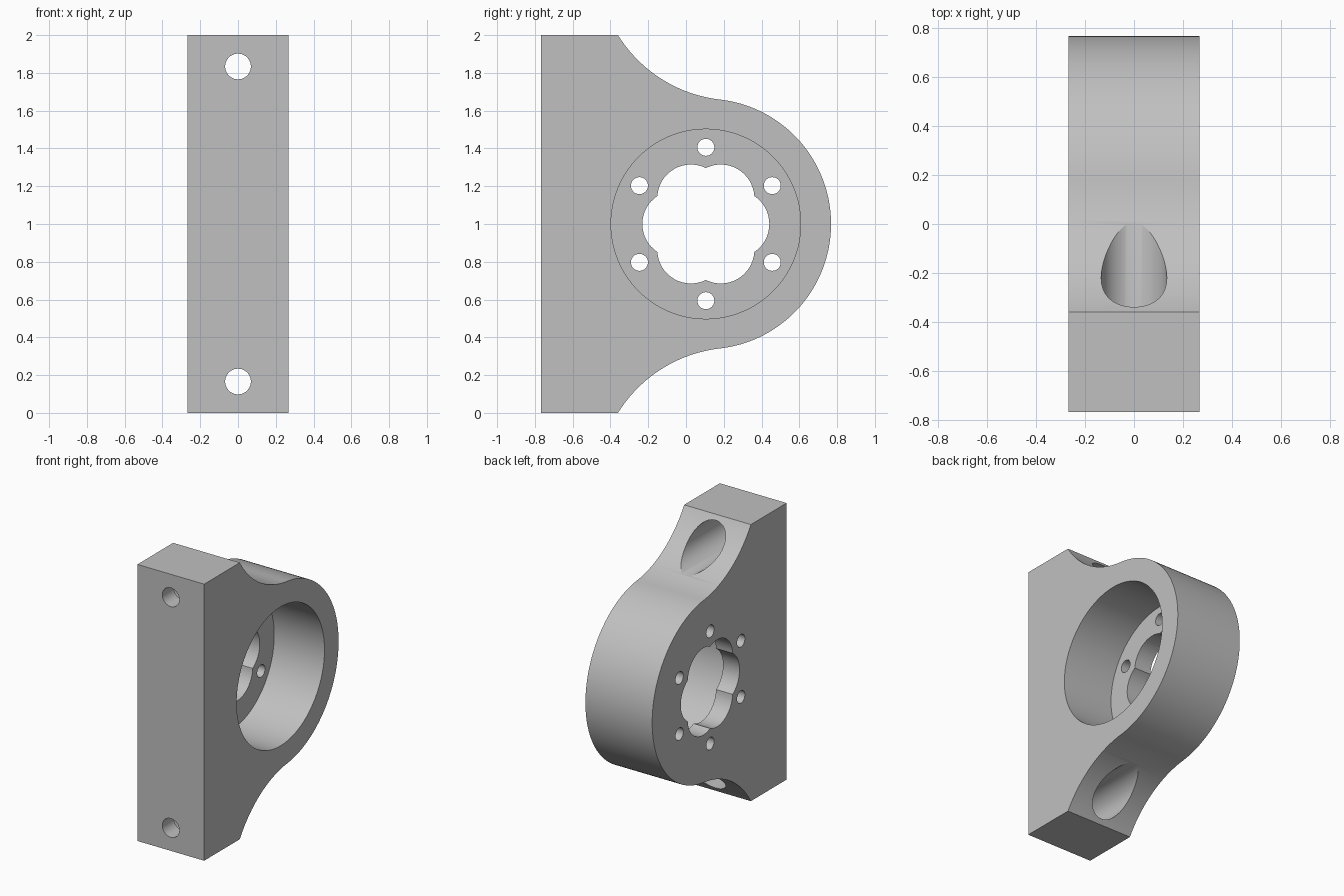
import bpy, bmesh
from math import sin, cos, pi, sqrt, atan2, radians
from mathutils import Matrix, Vector

cube = bpy.data.objects.get("Cube")
if cube:
    bpy.data.objects.remove(cube)

# Main dimensions
HALF_W = 0.267            # half of the plate thickness along x
BACK = 0.768              # extent along y
CY, CZ = 0.105, 1.0       # centre of the ring
RING_R = 0.663            # outer radius of the ring
NECK = Vector((0.263, 2.388))   # centre of the upper concave fillet
NECK_R = 0.734
FLOOR = 0.132             # thickness of the web behind the recess

grey = bpy.data.materials.new("plain grey")
grey.use_nodes = True
colour = (0.53, 0.53, 0.53, 1)
grey.diffuse_color = colour
grey.node_tree.nodes["Principled BSDF"].inputs["Base Color"].default_value = colour


def link(bm, name):
    bmesh.ops.recalc_face_normals(bm, faces=bm.faces)
    mesh = bpy.data.meshes.new(name)
    bm.to_mesh(mesh)
    bm.free()
    mesh.materials.append(grey)
    obj = bpy.data.objects.new(name, mesh)
    bpy.context.collection.objects.link(obj)
    return obj


def prism(name, outline, x0, x1):
    """Extrude a (y, z) outline along x."""
    bm = bmesh.new()
    face = bm.faces.new([bm.verts.new((x0, y, z)) for y, z in outline])
    moved = bmesh.ops.extrude_face_region(bm, geom=[face])["geom"]
    verts = [v for v in moved if isinstance(v, bmesh.types.BMVert)]
    bmesh.ops.translate(bm, vec=(x1 - x0, 0, 0), verts=verts)
    return link(bm, name)


def arc(c, r, a0, a1, n):
    return [(c[0] + r * cos(a0 + (a1 - a0) * i / n),
             c[1] + r * sin(a0 + (a1 - a0) * i / n)) for i in range(n + 1)]


def circle(y, z, r, n=48):
    return arc((y, z), r, 0, 2 * pi, n)[:-1]


def bore(name, z, r, y0, y1):
    """Cylinder along y."""
    bm = bmesh.new()
    place = Matrix.Translation((0, (y0 + y1) / 2, z)) @ Matrix.Rotation(pi / 2, 4, 'X')
    bmesh.ops.create_cone(bm, cap_ends=True, segments=64, radius1=r, radius2=r,
                          depth=y1 - y0, matrix=place)
    return link(bm, name)


# Body outline: ring, upper fillet, flat mounting edge, mirrored lower half
join = atan2(NECK.y - CZ, NECK.x - CY)
corner_z = 2.0
corner_y = NECK.x - sqrt(NECK_R ** 2 - (corner_z - NECK.y) ** 2)
end = atan2(corner_z - NECK.y, corner_y - NECK.x)
upper = arc((CY, CZ), RING_R, 0, join, 48)
upper += arc(NECK, NECK_R, join - pi, end, 32)[1:]
upper[-1] = (corner_y, corner_z)
upper.append((-BACK, corner_z))
lower = [(y, 2 * CZ - z) for y, z in reversed(upper[1:])]
body = prism("bracket_body", upper + lower, -HALF_W, HALF_W)

# Round recess, open towards +x
cutters = [prism("recess_cutter", circle(CY, CZ, 0.502, 128), -HALF_W + FLOOR, 0.5)]

# Six-lobed centre opening
LOBE_D, LOBE_R = 0.158, 0.178
lobes = []
for k in range(6):
    for i in range(16):
        p = radians(-30 + 60 * i / 16)
        r = LOBE_D * cos(p) + sqrt(LOBE_R ** 2 - (LOBE_D * sin(p)) ** 2)
        a = p + k * pi / 3
        lobes.append((CY + r * cos(a), CZ + r * sin(a)))
cutters.append(prism("lobed_cutter", lobes, -0.5, 0.4))

# Ring of six bolt holes
for k in range(6):
    a = pi / 6 + k * pi / 3
    cutters.append(prism("bolt_hole_cutter",
                         circle(CY + 0.406 * cos(a), CZ + 0.406 * sin(a), 0.045, 32), -0.5, 0.4))

# Mounting screw holes with deep counterbores from the back
for side in (-1, 1):
    z = CZ + side * 0.834
    cutters.append(bore("counterbore_cutter", z, 0.134, -BACK + FLOOR, 0.4))
    cutters.append(bore("screw_hole_cutter", z, 0.068, -1, 0.3))

# Cut everything out of the body
bpy.ops.object.select_all(action='DESELECT')
bpy.context.view_layer.objects.active = body
body.select_set(True)
for cutter in cutters:
    cutter.hide_render = True
    mod = body.modifiers.new("cut", 'BOOLEAN')
    mod.operation = 'DIFFERENCE'
    mod.solver = 'EXACT'
    mod.object = cutter
    bpy.ops.object.modifier_apply(modifier=mod.name)
    bpy.data.objects.remove(cutter)

bpy.ops.object.shade_smooth_by_angle(angle=radians(25))
